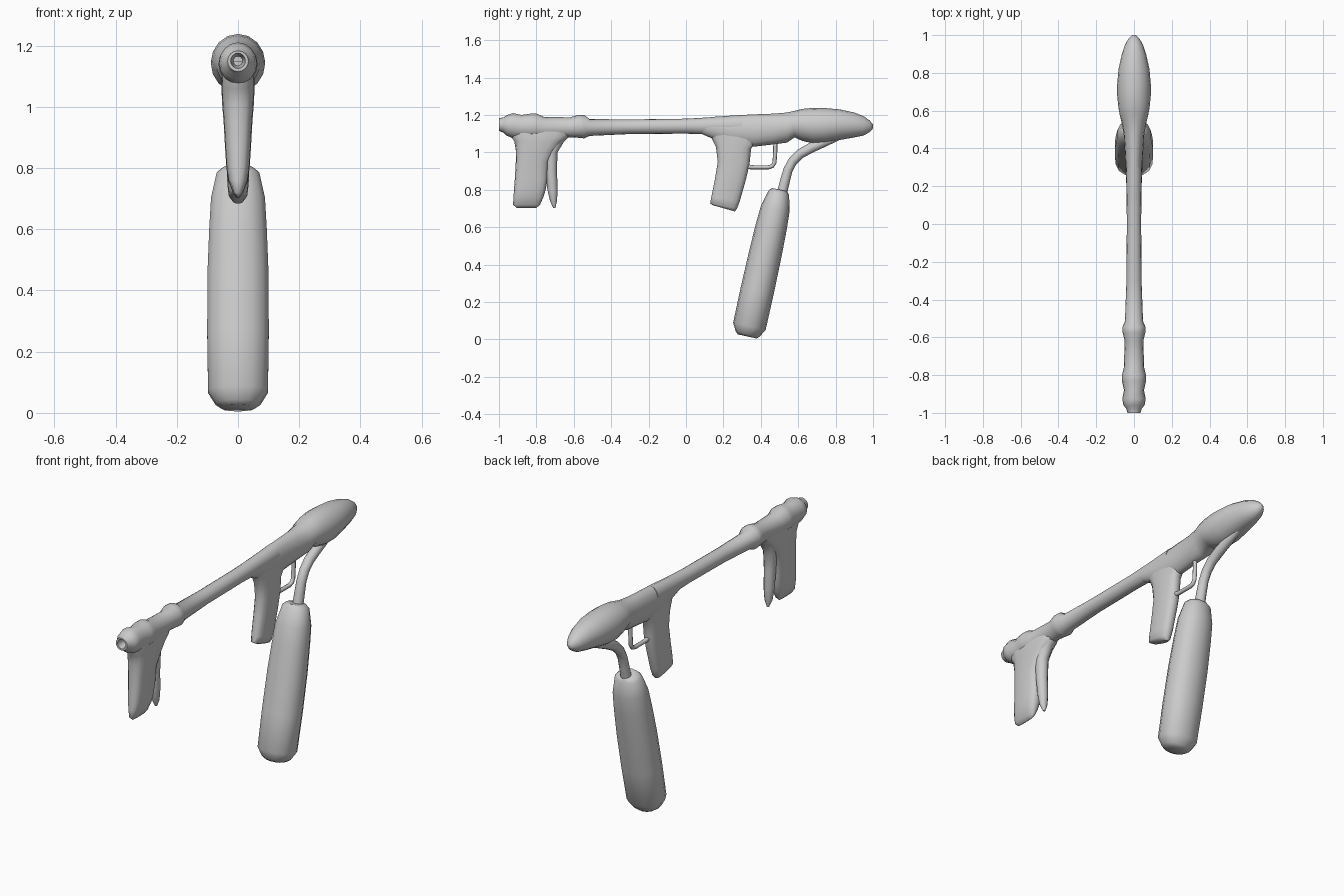
import bpy
import bmesh
import math
from mathutils import Vector


def finish(bm, name, angle):
    bmesh.ops.recalc_face_normals(bm, faces=bm.faces)
    me = bpy.data.meshes.new(name)
    bm.to_mesh(me)
    bm.free()
    ob = bpy.data.objects.new(name, me)
    bpy.context.collection.objects.link(ob)
    bpy.ops.object.select_all(action='DESELECT')
    ob.select_set(True)
    bpy.context.view_layer.objects.active = ob
    bpy.ops.object.shade_smooth_by_angle(angle=math.radians(angle))
    return ob


def loft(name, rows, n=16, power=2.0, angle=60):
    """Each row is a ring spanning two side-view points, with a half width in x."""
    bm = bmesh.new()
    rings = []
    for y0, z0, y1, z1, rx in rows:
        a, b = Vector((0, y0, z0)), Vector((0, y1, z1))
        mid, half = (a + b) / 2, (b - a) / 2
        ring = []
        for i in range(n):
            t = 2 * math.pi * i / n
            c, s = math.cos(t), math.sin(t)
            c = math.copysign(abs(c) ** (2 / power), c)
            s = math.copysign(abs(s) ** (2 / power), s)
            ring.append(bm.verts.new(mid + half * c + Vector((rx * s, 0, 0))))
        rings.append(ring)
    for r, q in zip(rings, rings[1:]):
        for i in range(n):
            j = (i + 1) % n
            bm.faces.new((r[i], r[j], q[j], q[i]))
    bm.faces.new(rings[0])
    bm.faces.new(rings[-1])
    return finish(bm, name, angle)


def along_y(rows):
    return [(y, lo, y, hi, rx) for y, lo, hi, rx in rows]


def across(rows):
    return [(y0, z, y1, z, rx) for z, y0, y1, rx in rows]


def tube(name, points, radii, n=10):
    """Swept tube in the side plane."""
    rows = []
    for i, (y, z) in enumerate(points):
        p, q = points[max(i - 1, 0)], points[min(i + 1, len(points) - 1)]
        d = Vector((q[0] - p[0], q[1] - p[1])).normalized()
        r = radii[i]
        rows.append((y - d.y * r, z + d.x * r, y + d.y * r, z - d.x * r, r))
    return loft(name, rows, n)


# Hollow muzzle and collared barrel
loft("barrel", along_y([
    (-0.93, 1.135, 1.165, 0.015), (-1.0, 1.125, 1.175, 0.024),
    (-1.0, 1.115, 1.183, 0.034), (-0.975, 1.105, 1.187, 0.042),
    (-0.96, 1.09, 1.198, 0.056), (-0.925, 1.075, 1.21, 0.062),
    (-0.88, 1.07, 1.20, 0.053), (-0.83, 1.07, 1.207, 0.064),
    (-0.80, 1.07, 1.207, 0.064), (-0.76, 1.07, 1.19, 0.054),
    (-0.62, 1.08, 1.187, 0.049), (-0.575, 1.078, 1.20, 0.060),
    (-0.545, 1.075, 1.20, 0.061), (-0.515, 1.088, 1.178, 0.048),
    (-0.3, 1.098, 1.176, 0.040), (0.0, 1.10, 1.180, 0.038),
    (0.14, 1.095, 1.188, 0.039), (0.3, 1.09, 1.20, 0.042)]))

# Receiver swelling into the rounded rear stock
loft("receiver_and_stock", along_y([
    (0.08, 1.10, 1.183, 0.037), (0.15, 1.07, 1.19, 0.039),
    (0.25, 1.04, 1.197, 0.042), (0.36, 1.03, 1.203, 0.047),
    (0.47, 1.043, 1.207, 0.054), (0.54, 1.052, 1.213, 0.066),
    (0.58, 1.08, 1.222, 0.076), (0.62, 1.062, 1.232, 0.083),
    (0.68, 1.048, 1.238, 0.089), (0.74, 1.05, 1.237, 0.089),
    (0.82, 1.066, 1.23, 0.082), (0.90, 1.08, 1.213, 0.064),
    (0.95, 1.09, 1.193, 0.047), (0.98, 1.107, 1.172, 0.030),
    (1.0, 1.128, 1.15, 0.010)]))

# Tapered front blade with a thin prong behind it
loft("front_blade", across([
    (1.15, -0.94, -0.60, 0.045), (1.09, -0.94, -0.62, 0.054),
    (1.06, -0.918, -0.66, 0.054), (1.01, -0.91, -0.70, 0.052),
    (0.95, -0.91, -0.735, 0.047), (0.86, -0.915, -0.74, 0.042),
    (0.80, -0.92, -0.75, 0.038), (0.76, -0.922, -0.763, 0.032),
    (0.72, -0.925, -0.78, 0.017), (0.703, -0.905, -0.80, 0.004)]),
    power=2.9)
loft("rear_prong", across([
    (1.10, -0.76, -0.61, 0.042), (1.06, -0.76, -0.65, 0.038),
    (1.00, -0.755, -0.687, 0.034), (0.90, -0.752, -0.69, 0.030),
    (0.80, -0.741, -0.686, 0.027), (0.74, -0.727, -0.69, 0.021),
    (0.703, -0.71, -0.698, 0.006)]), n=12)

# Pistol grip
loft("pistol_grip", [
    (0.11, 1.12, 0.42, 1.12, 0.037), (0.135, 1.08, 0.39, 1.07, 0.039),
    (0.16, 1.03, 0.348, 1.02, 0.041), (0.17, 0.95, 0.34, 0.94, 0.040),
    (0.155, 0.86, 0.322, 0.86, 0.038), (0.135, 0.76, 0.288, 0.74, 0.035),
    (0.129, 0.727, 0.273, 0.70, 0.031), (0.145, 0.717, 0.262, 0.684, 0.020)],
    power=2.6)

# Trigger guard loop
guard = [(0.31, 0.925), (0.36, 0.92), (0.44, 0.92), (0.462, 0.927),
         (0.473, 0.945), (0.477, 1.0), (0.478, 1.07)]
tube("trigger_guard", guard, [0.014] + [0.011] * 6, 8)

# Bent feed pipe from stock to tank
pipe = [(0.82, 1.085), (0.74, 1.055), (0.67, 1.025), (0.61, 0.992),
        (0.57, 0.952), (0.545, 0.905), (0.53, 0.85), (0.51, 0.77)]
tube("feed_pipe", pipe, [0.018, 0.025, 0.027, 0.026, 0.025, 0.025, 0.026, 0.028], 12)

# Leaning tank, rings perpendicular to its axis
base, axis = Vector((0.327, 0.016)), Vector((0.215, 0.977))
side = Vector((0.977, -0.215))
tank = []
for t, ry, rx in [(0.0, 0.052, 0.055), (0.014, 0.066, 0.075), (0.055, 0.089, 0.1),
                  (0.25, 0.090, 0.103), (0.45, 0.088, 0.102), (0.60, 0.084, 0.096),
                  (0.70, 0.078, 0.090), (0.785, 0.057, 0.071), (0.803, 0.042, 0.05)]:
    c = base + axis * t
    a, b = c - side * ry, c + side * ry
    tank.append((a.x, a.y, b.x, b.y, rx))
loft("tank", tank, 14, 2.2, 50)
